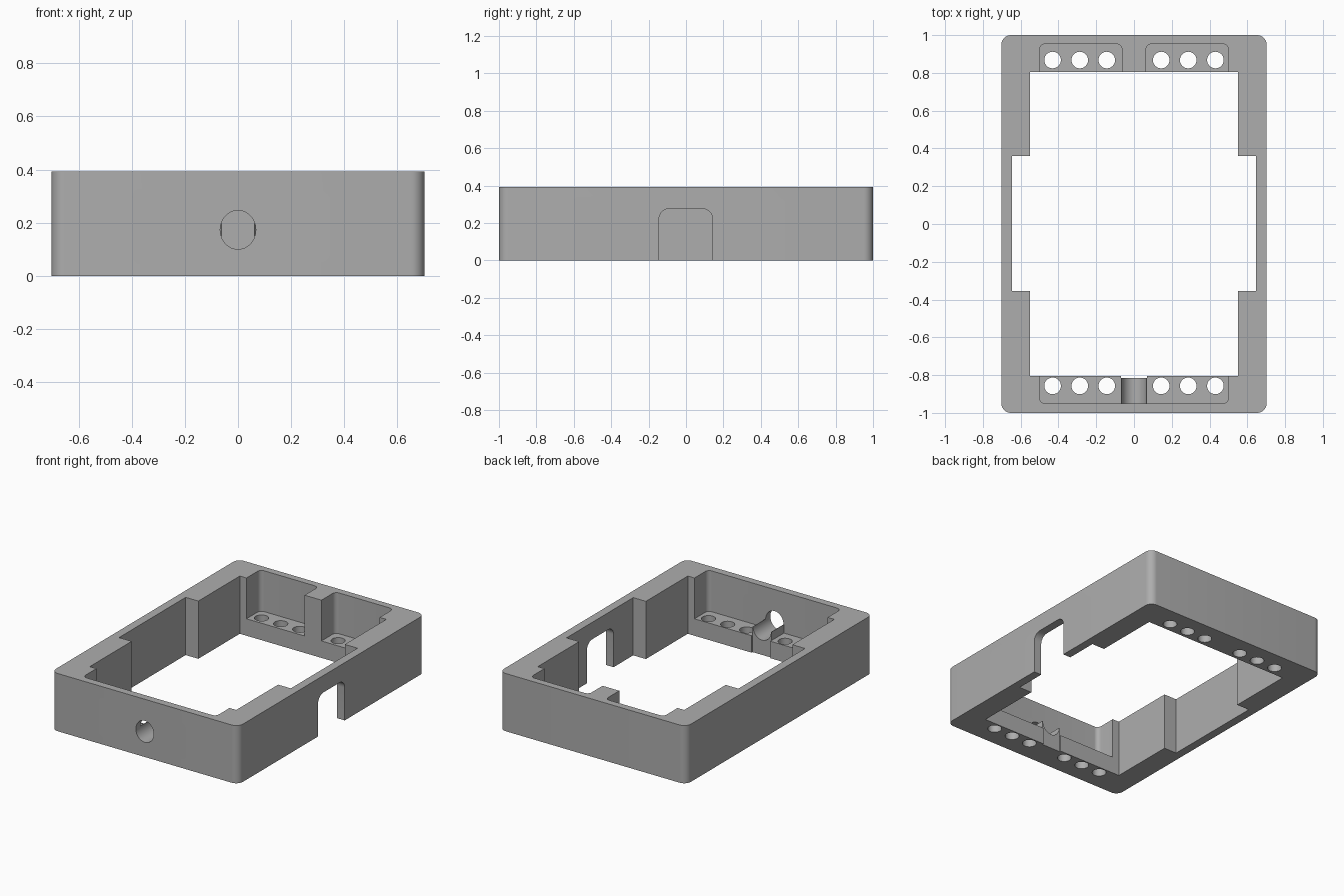
import bpy, bmesh
from math import pi, cos, sin

cube = bpy.data.objects.get("Cube")
if cube:
    bpy.data.objects.remove(cube, do_unlink=True)

HEIGHT = 0.392
SHELF = 0.115

grey = bpy.data.materials.new("plain grey")
grey.use_nodes = True
colour = (0.42, 0.42, 0.42, 1)
grey.diffuse_color = colour
grey.node_tree.nodes["Principled BSDF"].inputs["Base Color"].default_value = colour


def rounded(u0, u1, v0, v1, r=0.0, steps=8):
    """Rectangle outline with optional rounded corners."""
    if r == 0:
        return [(u0, v0), (u1, v0), (u1, v1), (u0, v1)]
    corners = [(u1 - r, v1 - r), (u0 + r, v1 - r), (u0 + r, v0 + r), (u1 - r, v0 + r)]
    return [(cu + r * cos((k + i / steps) * pi / 2), cv + r * sin((k + i / steps) * pi / 2))
            for k, (cu, cv) in enumerate(corners) for i in range(steps + 1)]


def ellipse(cu, cv, ru, rv, n=48):
    return [(cu + ru * cos(2 * pi * i / n), cv + rv * sin(2 * pi * i / n)) for i in range(n)]


def prism(name, outline, low, high, axis="z"):
    """Extrude an outline along an axis."""
    place = {"x": lambda u, v, w: (w, u, v),
             "y": lambda u, v, w: (u, w, v),
             "z": lambda u, v, w: (u, v, w)}[axis]
    bm = bmesh.new()
    face = bm.faces.new([bm.verts.new(place(u, v, low)) for u, v in outline])
    ext = bmesh.ops.extrude_face_region(bm, geom=[face])
    verts = [g for g in ext["geom"] if isinstance(g, bmesh.types.BMVert)]
    bmesh.ops.translate(bm, verts=verts, vec=place(0, 0, high - low))
    bmesh.ops.recalc_face_normals(bm, faces=bm.faces[:])
    mesh = bpy.data.meshes.new(name)
    bm.to_mesh(mesh)
    bm.free()
    mesh.materials.append(grey)
    obj = bpy.data.objects.new(name, mesh)
    bpy.context.collection.objects.link(obj)
    return obj


def combine(target, tool, operation="DIFFERENCE"):
    """Apply a boolean and discard the helper."""
    tool.hide_render = True
    mod = target.modifiers.new("shape", "BOOLEAN")
    mod.operation = operation
    mod.solver = "EXACT"
    mod.object = tool
    bpy.context.view_layer.objects.active = target
    bpy.ops.object.modifier_apply(modifier=mod.name)
    bpy.data.objects.remove(tool, do_unlink=True)


# Outer body
frame = prism("frame", rounded(-0.702, 0.702, -1, 1, 0.05), 0, HEIGHT)

# Main opening and the wider bay at mid length
combine(frame, prism("opening", rounded(-0.55, 0.55, -0.805, 0.805), -0.1, 0.6))
combine(frame, prism("side_bay", rounded(-0.645, 0.645, -0.355, 0.36), -0.1, 0.6))

# Pockets above the end shelves
for x0, x1 in ((-0.5, -0.063), (0.063, 0.5)):
    combine(frame, prism("back_pocket", rounded(x0, x1, 0.7, 0.953, 0.03), SHELF, 0.6))
combine(frame, prism("front_pocket", rounded(-0.5, 0.5, -0.95, -0.7, 0.03), SHELF, 0.6))

# Cable cradle on the front shelf, with a shallow recess before it
combine(frame, prism("cradle", rounded(-0.07, 0.07, -0.97, -0.808), 0.05, 0.173), "UNION")
combine(frame, prism("cradle_recess", rounded(-0.07, 0.07, -0.815, -0.7), -0.1, 0.6))

# Cable hole through the front wall and cradle
combine(frame, prism("cable_hole", ellipse(0, 0.173, 0.067, 0.073), -1.1, -0.7, "y"))

# Round holes through both shelves
for y in (0.868, -0.857):
    for x in (0.144, 0.287, 0.431):
        for side in (-1, 1):
            combine(frame, prism("shelf_hole", ellipse(side * x, y, 0.044, 0.044, 32), -0.1, 0.2))

# Arched slot in the left wall
combine(frame, prism("slot", rounded(-0.144, 0.142, -0.2, 0.277, 0.055), 0.6, 0.8, "x"))

# Smooth curves, crisp edges
bpy.ops.object.select_all(action="DESELECT")
frame.select_set(True)
bpy.context.view_layer.objects.active = frame
bpy.ops.object.shade_smooth_by_angle(angle=pi / 6)
